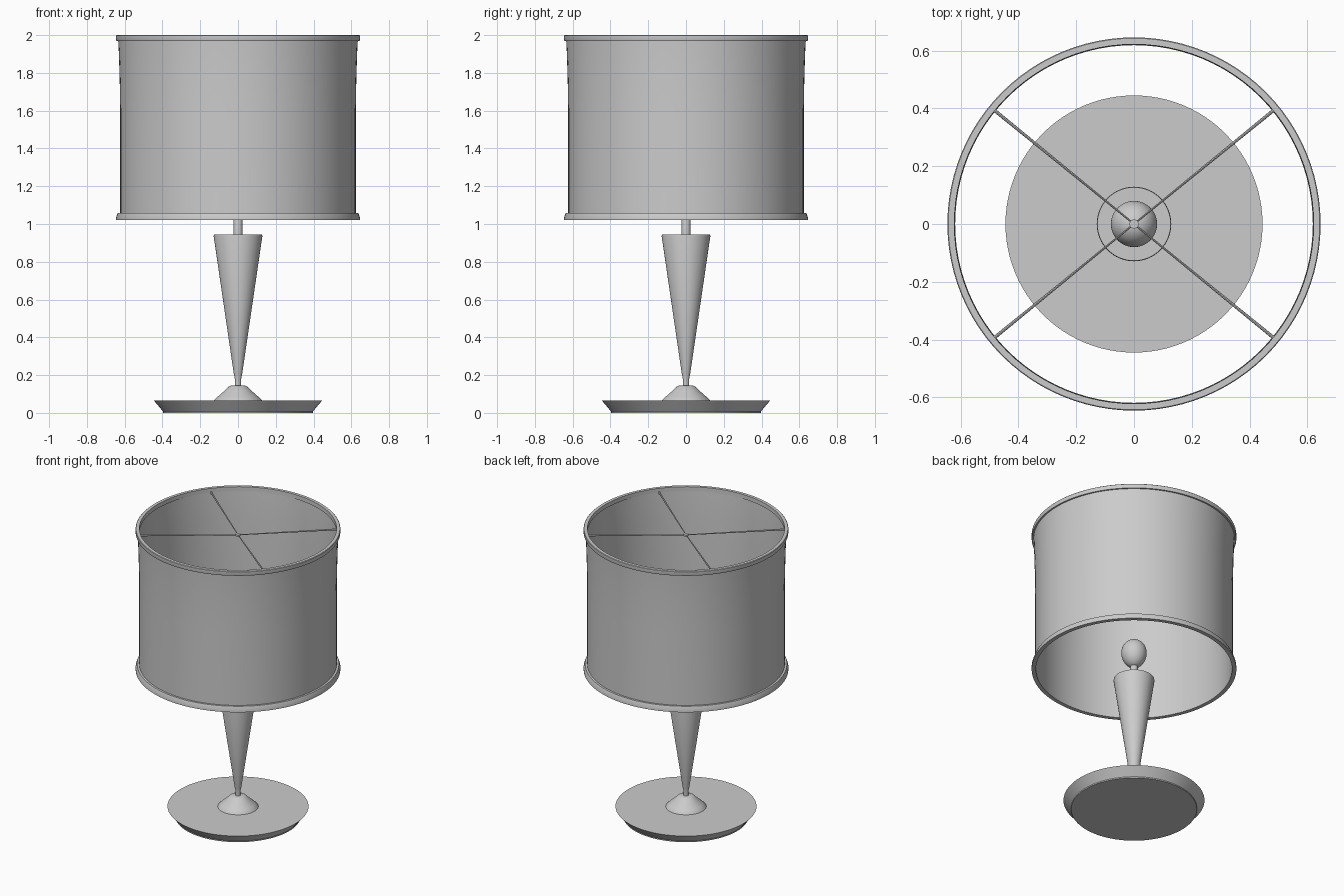
import bpy, bmesh, math
from mathutils import Vector

if "Cube" in bpy.data.objects:
    bpy.data.objects.remove(bpy.data.objects["Cube"])


def lathe(name, profile, closed=False, segments=96):
    """Spin an (r, z) profile around the z axis."""
    bm = bmesh.new()
    verts = [bm.verts.new((r, 0, z)) for r, z in profile]
    edges = [bm.edges.new(pair) for pair in zip(verts, verts[1:])]
    if closed:
        edges.append(bm.edges.new((verts[-1], verts[0])))
    bmesh.ops.spin(bm, geom=verts + edges, cent=(0, 0, 0), axis=(0, 0, 1),
                   angle=2 * math.pi, steps=segments, use_merge=True)
    bmesh.ops.remove_doubles(bm, verts=bm.verts, dist=1e-5)
    bmesh.ops.recalc_face_normals(bm, faces=bm.faces)
    return finish(name, bm)


def finish(name, bm):
    mesh = bpy.data.meshes.new(name)
    bm.to_mesh(mesh)
    bm.free()
    obj = bpy.data.objects.new(name, mesh)
    bpy.context.collection.objects.link(obj)
    bpy.ops.object.select_all(action='DESELECT')
    obj.select_set(True)
    bpy.context.view_layer.objects.active = obj
    bpy.ops.object.shade_smooth_by_angle(angle=math.radians(30))
    return obj


# Base plate, wider at its top edge
lathe("base_plate", [(0, 0), (0.397, 0), (0.397, 0.008), (0.445, 0.065), (0, 0.065)])

# Small mound where the stem meets the base
lathe("base_mound", [(0, 0.06), (0.13, 0.06), (0.127, 0.068), (0.105, 0.088),
                     (0.075, 0.114), (0.052, 0.137), (0.036, 0.145), (0, 0.145)], segments=64)

# Tapered stem that widens upward
lathe("stem", [(0, 0.14), (0.017, 0.14), (0.017, 0.18), (0.022, 0.205),
               (0.129, 0.936), (0.127, 0.945), (0, 0.945)], segments=64)

# Bulb holder
lathe("bulb_holder", [(0, 0.94), (0.024, 0.94), (0.024, 1.03), (0.02, 1.05), (0, 1.05)],
      segments=32)

# Egg-shaped bulb, slimmer toward the holder
bulb = [(0, 1.035)]
for i in range(1, 24):
    t = math.pi * i / 24
    bulb.append((0.08 * math.sin(t) * (1 - 0.06 * math.cos(t)), 1.132 - 0.097 * math.cos(t)))
bulb.append((0, 1.229))
lathe("bulb", bulb, segments=48)

# Shade wall, flaring slightly under the top rim
lathe("shade_wall", [(0.620, 1.03), (0.6235, 1.03), (0.6235, 1.55), (0.625, 1.70),
                     (0.628, 1.82), (0.631, 1.91), (0.635, 1.985), (0.630, 1.985),
                     (0.626, 1.90), (0.623, 1.80), (0.621, 1.65), (0.620, 1.50)], closed=True)

# Shade trim rings
lathe("shade_top_rim", [(0.622, 1.97), (0.644, 1.97), (0.646, 1.975), (0.646, 1.997),
                        (0.643, 2.0), (0.622, 2.0)], closed=True)
lathe("shade_bottom_rim", [(0.619, 1.02), (0.646, 1.02), (0.646, 1.034), (0.637, 1.058),
                           (0.619, 1.058)], closed=True)

# Four thin spokes holding the shade, tapering toward the hub
for i, (sx, sy) in enumerate([(1, 1), (-1, 1), (-1, -1), (1, -1)]):
    start, end = Vector((0, 0, 1.955)), Vector((0.485 * sx, 0.395 * sy, 1.972))
    bm = bmesh.new()
    bmesh.ops.create_cone(bm, cap_ends=True, segments=8, radius1=0.003, radius2=0.006,
                          depth=(end - start).length)
    bmesh.ops.rotate(bm, verts=bm.verts, cent=(0, 0, 0),
                     matrix=(end - start).to_track_quat('Z', 'Y').to_matrix())
    bmesh.ops.translate(bm, verts=bm.verts, vec=(start + end) / 2)
    finish(f"spoke_{i + 1}", bm)

# Hub where the spokes meet
lathe("spoke_hub", [(0, 1.949), (0.016, 1.949), (0.016, 1.961), (0, 1.961)], segments=24)
